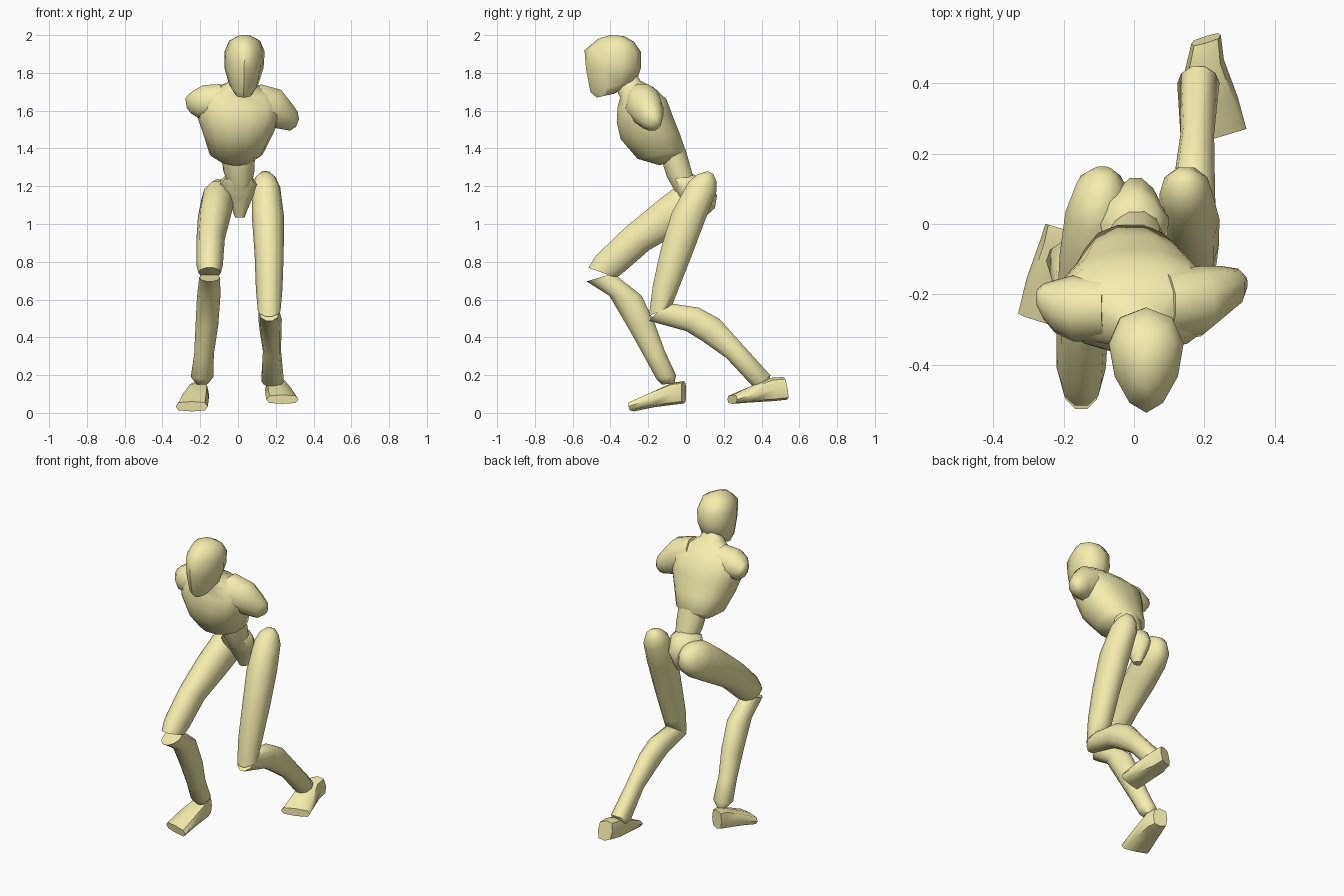
import bpy, bmesh, math
from mathutils import Vector

mat = bpy.data.materials.new("pale_yellow")
mat.diffuse_color = (0.92, 0.86, 0.42, 1)


def loft(name, rings, n=10, taper=0.0, power=1.0, half=False):
    """Skin a tube through rings of (centre, side axis, depth axis).
    taper narrows the front, power < 1 squares the section, half turns it half a side."""
    bm = bmesh.new()
    loops = []
    grow = 1 / math.cos(math.pi / n) if half else 1
    for c, u, v in rings:
        loop = []
        for i in range(n):
            a = 2 * math.pi * (i + .5 * half) / n
            co, si = (math.copysign(abs(t) ** power, t) * grow
                      for t in (math.cos(a), math.sin(a)))
            loop.append(bm.verts.new(c + u * co * (1 - taper * si) + v * si))
        loops.append(loop)
    for a, b in zip(loops, loops[1:]):
        for i in range(n):
            j = (i + 1) % n
            bm.faces.new((a[i], a[j], b[j], b[i]))
    bm.faces.new(loops[0][::-1])
    bm.faces.new(loops[-1])
    bmesh.ops.recalc_face_normals(bm, faces=bm.faces[:])
    me = bpy.data.meshes.new(name)
    bm.to_mesh(me)
    bm.free()
    me.materials.append(mat)
    ob = bpy.data.objects.new(name, me)
    bpy.context.collection.objects.link(ob)
    bpy.context.view_layer.objects.active = ob
    ob.select_set(True)
    bpy.ops.object.shade_smooth_by_angle(angle=math.radians(55))
    ob.select_set(False)


def part(name, rows, n=10, skew=0.0, **shape):
    """Rows: x centre, half width, back point (y, z), front point (y, z)."""
    rings = []
    for x, w, b, f in rows:
        b, f = Vector((x, *b)), Vector((x, *f))
        rings.append(((b + f) / 2, Vector((w, w * skew, 0)), (f - b) / 2))
    loft(name, rings, n, **shape)


# Head: egg shape narrowing towards the face
part("head", [
    (.03, .040, (-.38, 1.69), (-.47, 1.67)),
    (.03, .072, (-.265, 1.76), (-.50, 1.70)),
    (.032, .096, (-.245, 1.83), (-.522, 1.82)),
    (.035, .098, (-.245, 1.91), (-.53, 1.92)),
    (.035, .076, (-.28, 1.965), (-.46, 1.98)),
    (.035, .03, (-.33, 1.995), (-.40, 2.0))], 10, taper=.25, half=True)

# Chest and neck, leaning forward
part("chest", [
    (-.01, .08, (-.02, 1.36), (-.14, 1.31)),
    (-.01, .14, (.0, 1.39), (-.26, 1.345)),
    (0, .18, (-.03, 1.48), (-.35, 1.45)),
    (.005, .218, (-.07, 1.58), (-.37, 1.54)),
    (.005, .225, (-.10, 1.66), (-.365, 1.62)),
    (0, .18, (-.17, 1.725), (-.35, 1.67)),
    (.015, .085, (-.24, 1.76), (-.36, 1.69)),
    (.025, .05, (-.27, 1.81), (-.36, 1.74))], 14, power=.88)

# Shoulder stubs: path points with ring radius
for name, lean, path in (
        ("left_shoulder", .4, [(.08, -.23, 1.645, .10), (.19, -.22, 1.615, .10),
                               (.25, -.195, 1.575, .075), (.295, -.18, 1.545, .053),
                               (.315, -.17, 1.535, .022)]),
        ("right_shoulder", -.15, [(-.08, -.24, 1.655, .09), (-.17, -.24, 1.645, .095),
                                  (-.225, -.235, 1.635, .075), (-.258, -.22, 1.635, .05),
                                  (-.275, -.21, 1.64, .025)])):
    loft(name, [(Vector((x, y, z)), Vector((0, r, 0)), Vector((lean * r, 0, r)))
                for x, y, z, r in path])

# Waist and pelvis wedge
part("waist", [
    (0, .09, (.0, 1.40), (-.13, 1.33)),
    (.005, .082, (.025, 1.31), (-.105, 1.25)),
    (.01, .06, (.05, 1.22), (-.06, 1.17))])
part("pelvis", [
    (0, .075, (.03, 1.27), (-.08, 1.23)),
    (-.005, .105, (.09, 1.24), (-.06, 1.18)),
    (.005, .075, (.135, 1.16), (-.03, 1.13)),
    (.01, .04, (.10, 1.08), (.0, 1.07)),
    (.01, .025, (.07, 1.035), (.02, 1.035))], taper=-.3)

# Trailing leg (left)
part("left_thigh", [
    (.145, .025, (.145, 1.265), (.115, 1.28)),
    (.145, .055, (.163, 1.225), (.06, 1.265)),
    (.148, .075, (.165, 1.17), (.01, 1.225)),
    (.158, .085, (.11, 1.03), (-.08, 1.06)),
    (.165, .077, (.03, .82), (-.14, .86)),
    (.165, .070, (-.05, .62), (-.178, .68)),
    (.165, .06, (-.07, .57), (-.20, .51))])
part("left_shin", [
    (.165, .055, (-.10, .585), (-.20, .485)),
    (.17, .062, (.07, .56), (.0, .43)),
    (.172, .058, (.18, .50), (.08, .38)),
    (.18, .048, (.30, .365), (.21, .29)),
    (.183, .06, (.45, .20), (.35, .14)),
    (.185, .03, (.43, .15), (.38, .13))])
part("left_foot", [
    (.205, .042, (.515, .19), (.535, .07)),
    (.20, .056, (.44, .185), (.46, .062)),
    (.22, .075, (.34, .14), (.34, .055)),
    (.235, .085, (.245, .095), (.245, .048))], 8, skew=.3, power=.6)

# Leading leg (right)
part("right_thigh", [
    (-.09, .03, (.165, 1.15), (.135, 1.205)),
    (-.095, .07, (.155, 1.08), (.07, 1.24)),
    (-.107, .088, (.09, 1.02), (-.02, 1.23)),
    (-.125, .087, (-.03, .95), (-.15, 1.13)),
    (-.145, .075, (-.19, .86), (-.33, .98)),
    (-.15, .070, (-.34, .73), (-.48, .835)),
    (-.15, .06, (-.37, .715), (-.52, .77))])
part("right_shin", [
    (-.15, .055, (-.38, .74), (-.53, .695)),
    (-.155, .062, (-.23, .62), (-.41, .62)),
    (-.165, .060, (-.16, .47), (-.31, .45)),
    (-.18, .052, (-.11, .33), (-.22, .29)),
    (-.19, .06, (-.05, .20), (-.16, .18)),
    (-.19, .03, (-.06, .155), (-.13, .15))])
part("right_foot", [
    (-.21, .042, (-.012, .168), (-.012, .05)),
    (-.21, .056, (-.07, .16), (-.05, .045)),
    (-.23, .075, (-.18, .11), (-.17, .03)),
    (-.245, .085, (-.285, .06), (-.275, .008))], 8, skew=-.3, power=.6)
